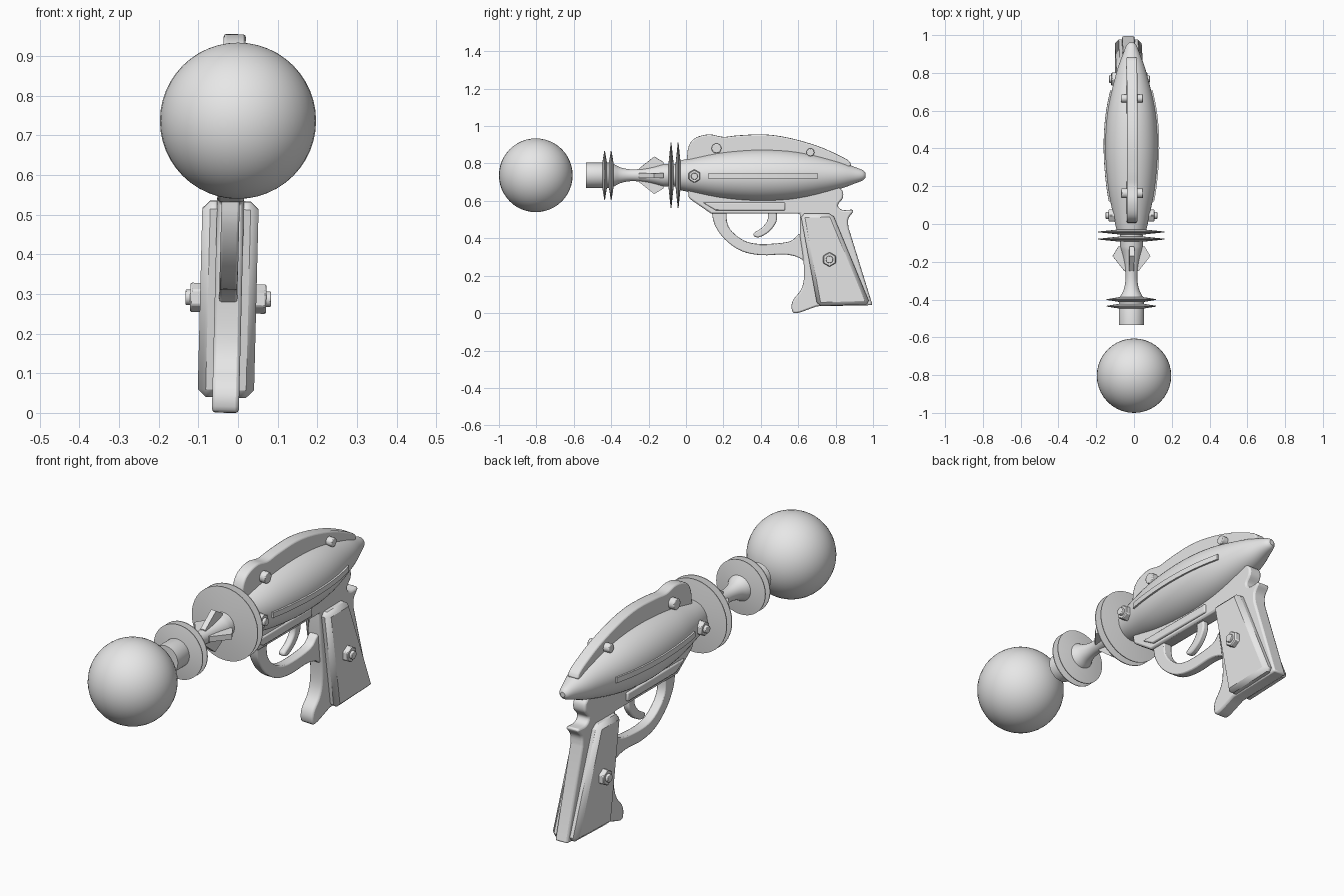
import bpy, bmesh, math
from mathutils import Matrix, Vector

if "Cube" in bpy.data.objects:
    bpy.data.objects.remove(bpy.data.objects["Cube"])

grey = bpy.data.materials.new("light grey")
grey.use_nodes = True
grey.diffuse_color = (0.8, 0.8, 0.8, 1)
grey.node_tree.nodes["Principled BSDF"].inputs["Base Color"].default_value = (0.8, 0.8, 0.8, 1)

AXIS = 0.737  # height of the barrel axis
# The gun leans very slightly to its left
LEAN = (Matrix.Translation((-0.0135, 0, AXIS)) @ Matrix.Rotation(0.025, 4, 'Y')
        @ Matrix.Translation((0, 0, -AXIS)))


def finish(name, bm, bevel=0, segments=2, matrix=LEAN, angle=35):
    bmesh.ops.recalc_face_normals(bm, faces=bm.faces)
    bm.transform(matrix)
    mesh = bpy.data.meshes.new(name)
    bm.to_mesh(mesh)
    bm.free()
    mesh.materials.append(grey)
    ob = bpy.data.objects.new(name, mesh)
    bpy.context.collection.objects.link(ob)
    if bevel:
        mod = ob.modifiers.new("bevel", 'BEVEL')
        mod.width, mod.segments = bevel, segments
        mod.limit_method, mod.angle_limit = 'ANGLE', math.radians(40)
    bpy.ops.object.select_all(action='DESELECT')
    ob.select_set(True)
    bpy.context.view_layer.objects.active = ob
    bpy.ops.object.shade_smooth_by_angle(angle=math.radians(angle))
    return ob


def smooth(pts, steps=4):
    """Curve through the given points."""
    out = []
    p = [Vector(q) for q in pts]
    p = [2 * p[0] - p[1]] + p + [2 * p[-1] - p[-2]]
    for a, b, c, d in zip(p, p[1:], p[2:], p[3:]):
        for i in range(steps):
            t = i / steps
            out.append(0.5 * (2 * b + (c - a) * t + (2 * a - 5 * b + 4 * c - d) * t ** 2
                              + (3 * b - a - 3 * c + d) * t ** 3))
    return [tuple(v) for v in out + [p[-2]]]


def prism(bm, pts, vector):
    face = bm.faces.new([bm.verts.new(p) for p in pts])
    ext = bmesh.ops.extrude_face_region(bm, geom=[face])["geom"]
    bmesh.ops.translate(bm, vec=vector, verts=[v for v in ext if isinstance(v, bmesh.types.BMVert)])


def plate(name, outline, x0, x1, bevel=0, segments=2):
    """Side outline (y, z) extruded from x0 to x1."""
    bm = bmesh.new()
    prism(bm, [(x0, y, z) for y, z in outline], (x1 - x0, 0, 0))
    return finish(name, bm, bevel, segments)


def ring(y, z, r, n):
    return [(y + r * math.sin(math.tau * i / n), z + r * math.cos(math.tau * i / n)) for i in range(n)]


def lathe(name, profile, n=48, angle=35):
    """Profile (y, radius) turned around the barrel axis."""
    bm = bmesh.new()
    rows = [[bm.verts.new((r * math.cos(math.tau * i / n), y, AXIS + r * math.sin(math.tau * i / n)))
             for i in range(n)] for y, r in profile]
    for a, b in zip(rows, rows[1:]):
        for i in range(n):
            j = (i + 1) % n
            bm.faces.new((a[i], a[j], b[j], b[i]))
    bm.faces.new(rows[0])
    bm.faces.new(rows[-1])
    return finish(name, bm, angle=angle)


# Ball in front of the muzzle
bm = bmesh.new()
bmesh.ops.create_uvsphere(bm, u_segments=40, v_segments=24, radius=0.197)
finish("ball", bm, matrix=Matrix.Translation((0, -0.803, AXIS)))

# Body, barrel and cooling discs
body = smooth([(-0.04, 0.077), (0.05, 0.097), (0.2, 0.125), (0.4, 0.139), (0.6, 0.126),
               (0.8, 0.08), (0.9, 0.045), (0.945, 0.027), (0.96, 0.012)])
lathe("body", body)
lathe("barrel", [(-0.535, 0.067), (-0.4, 0.067)]
      + smooth([(-0.385, 0.06), (-0.35, 0.042), (-0.3, 0.032), (-0.24, 0.034), (-0.18, 0.044), (-0.12, 0.06)])
      + [(-0.03, 0.06)])
for name, places, r in (("front_disc", (-0.435, -0.4), 0.131), ("rear_disc", (-0.08, -0.042), 0.176)):
    for y in places:
        lathe(name, [(y - 0.015, 0.05), (y - 0.002, r), (y + 0.002, r), (y + 0.015, 0.05)])

# Four barrel vanes
for k in range(4):
    bm = bmesh.new()
    prism(bm, [(-0.013, y, r) for y, r in ((-0.25, 0.02), (-0.25, 0.037), (-0.17, 0.1), (-0.12, 0.07), (-0.12, 0.02))],
          (0.026, 0, 0))
    turn = Matrix.Translation((0, 0, AXIS)) @ Matrix.Rotation(k * math.pi / 2, 4, 'Y')
    finish("barrel_vane", bm, matrix=LEAN @ turn)

# Curved ridge on each flank of the body
for s in (-1, 1):
    bm = bmesh.new()
    arc = [(y, r) for y, r in body if 0.1 < y < 0.74]
    prism(bm, [(s * (r + 0.008), y, AXIS - 0.014) for y, r in arc]
          + [(s * 0.06, arc[-1][0], AXIS - 0.014), (s * 0.06, arc[0][0], AXIS - 0.014)], (0, 0, 0.026))
    finish("side_ridge", bm)

# Crest along the top
crest = smooth([(0.005, 0.8), (0.01, 0.875), (0.03, 0.92), (0.07, 0.945), (0.13, 0.955), (0.2, 0.942),
                (0.28, 0.95), (0.42, 0.955), (0.55, 0.937), (0.69, 0.898), (0.79, 0.857), (0.865, 0.818), (0.885, 0.79)])
plate("crest", crest + [(0.8, 0.75), (0.02, 0.74)], -0.028, 0.028, 0.008)

# Frame with grip core
rear = smooth([(0.82, 0.67), (0.838, 0.65), (0.838, 0.615), (0.812, 0.578), (0.835, 0.552), (0.895, 0.553)])
spur = smooth([(0.893, 0.54), (0.868, 0.505), (0.868, 0.46)])
toe = smooth([(0.7, 0.037), (0.59, 0.0), (0.565, 0.025), (0.573, 0.07), (0.612, 0.12), (0.63, 0.18), (0.628, 0.28), (0.61, 0.41)])
plate("frame", rear + spur + [(0.997, 0.043)] + toe
      + [(0.61, 0.532), (0.135, 0.532), (0.015, 0.615), (0.01, 0.66), (0.03, 0.7), (0.78, 0.7)], -0.034, 0.034, 0.009)
plate("frame_rib", [(0.09, 0.592), (0.16, 0.55), (0.53, 0.55), (0.53, 0.592)], -0.044, 0.044, 0.006)

# Trigger guard and trigger
outer = smooth([(0.137, 0.55), (0.152, 0.476), (0.206, 0.396), (0.297, 0.332), (0.404, 0.31), (0.527, 0.314), (0.6, 0.298), (0.64, 0.27)])
inner = smooth([(0.64, 0.43), (0.6, 0.42), (0.553, 0.382), (0.42, 0.369), (0.329, 0.38), (0.26, 0.422), (0.222, 0.476), (0.217, 0.55)])
plate("trigger_guard", outer + inner, -0.023, 0.023, 0.012)
plate("trigger", smooth([(0.484, 0.55), (0.484, 0.492), (0.447, 0.438), (0.393, 0.406), (0.361, 0.411)])
      + smooth([(0.361, 0.428), (0.404, 0.455), (0.436, 0.497), (0.436, 0.55)]), -0.016, 0.016, 0.007)

# Chamfered grip panels, each side
for s in (-1, 1):
    plate("grip_panel", [(0.612, 0.533), (0.783, 0.535), (0.985, 0.048), (0.703, 0.038)], s * 0.012, s * 0.071, 0.02, 1)

# Hex nuts with bolts, and plain pins through the crest
for y, z, r, nut, tip in ((0.045, 0.735, 0.036, 0.122, 0.137), (0.767, 0.289, 0.039, 0.096, 0.108)):
    plate("hex_nut", ring(y, z, r, 6), -nut, nut, 0.004, 1)
    plate("bolt", ring(y, z, r * 0.5, 20), -tip, tip, 0.003)
for y, z, r in ((0.163, 0.882, 0.026), (0.665, 0.861, 0.021)):
    plate("crest_pin", ring(y, z, r, 24), -0.058, 0.058, 0.004)
